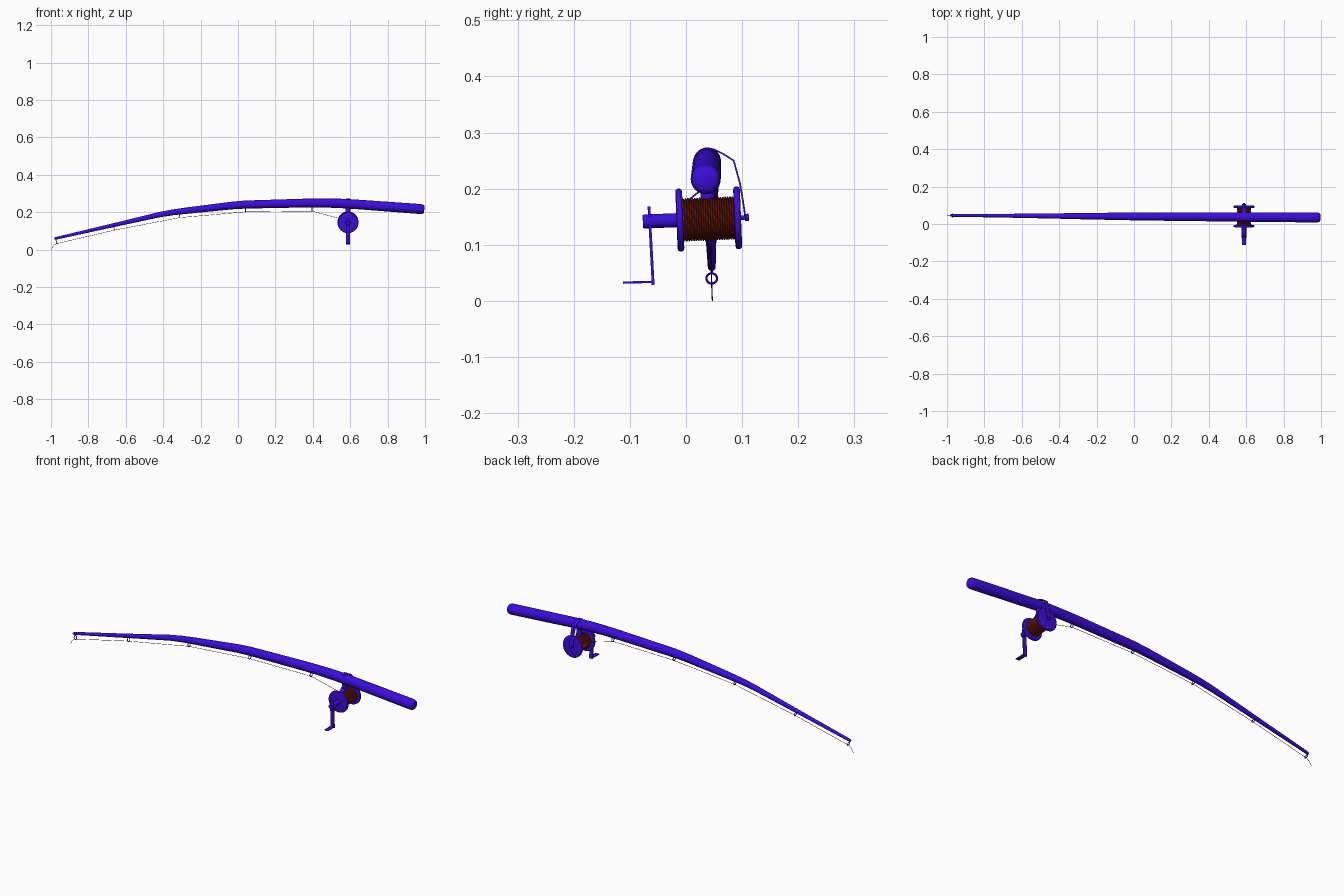
import bpy, math
from mathutils import Vector

if "Cube" in bpy.data.objects:
    bpy.data.objects.remove(bpy.data.objects["Cube"])


def material(name, rgb):
    m = bpy.data.materials.new(name)
    m.diffuse_color = (*rgb, 1)
    m.use_nodes = True
    m.node_tree.nodes["Principled BSDF"].inputs["Base Color"].default_value = m.diffuse_color
    return m


BLUE = material("blue", (0.045, 0.004, 0.7))
RED = material("dark_red", (0.2, 0.012, 0.003))


def make(name, verts, faces, mat, angle=40):
    me = bpy.data.meshes.new(name)
    me.from_pydata(verts, [], faces)
    me.materials.append(mat)
    ob = bpy.data.objects.new(name, me)
    bpy.context.collection.objects.link(ob)
    bpy.ops.object.select_all(action='DESELECT')
    ob.select_set(True)
    bpy.context.view_layer.objects.active = ob
    bpy.ops.object.mode_set(mode='EDIT')
    bpy.ops.mesh.select_all(action='SELECT')
    bpy.ops.mesh.normals_make_consistent(inside=False)
    bpy.ops.object.mode_set(mode='OBJECT')
    bpy.ops.object.shade_smooth_by_angle(angle=math.radians(angle))
    return ob


def tube(name, pts, radii, mat=BLUE, segs=24, axis=None, closed=False):
    """Round sections swept through pts; a fixed axis turns it into a lathe."""
    pts = [Vector(p) for p in pts]
    n, verts, faces = len(pts), [], []
    for i, (p, r) in enumerate(zip(pts, radii)):
        if axis:
            t = Vector(axis)
        elif closed:
            t = pts[(i + 1) % n] - pts[i - 1]
        else:
            t = pts[min(i + 1, n - 1)] - pts[max(i - 1, 0)]
        t.normalize()
        ref = Vector((1, 0, 0)) if (closed or abs(t.y) > 0.9) else Vector((0, 1, 0))
        u = t.cross(ref).normalized()
        v = t.cross(u)
        for k in range(segs):
            a = 2 * math.pi * k / segs
            verts.append(p + r * (math.cos(a) * u + math.sin(a) * v))
    for i in range(n if closed else n - 1):
        a, b = i * segs, (i + 1) % n * segs
        for k in range(segs):
            j = (k + 1) % segs
            faces.append((a + k, a + j, b + j, b + k))
    if not closed:
        faces += [tuple(range(segs)), tuple(range((n - 1) * segs, n * segs))]
    return make(name, verts, faces, mat)


def strip(name, path, x, width, thick, mat=BLUE):
    """Flat band following a (y, z) path, extruded along x."""
    ps = [Vector((0, y, z)) for y, z in path]
    verts, faces = [], []
    for i, p in enumerate(ps):
        t = (ps[min(i + 1, len(ps) - 1)] - ps[max(i - 1, 0)]).normalized()
        nrm = Vector((0, -t.z, t.y)) * thick / 2
        for sx, sn in ((-1, -1), (1, -1), (1, 1), (-1, 1)):
            verts.append(p + sn * nrm + Vector((x + sx * width / 2, 0, 0)))
    for i in range(len(ps) - 1):
        for k in range(4):
            j = (k + 1) % 4
            faces.append((4 * i + k, 4 * i + j, 4 * i + 4 + j, 4 * i + 4 + k))
    m = 4 * (len(ps) - 1)
    faces += [(0, 1, 2, 3), (m, m + 1, m + 2, m + 3)]
    return make(name, verts, faces, mat, 30)


# Bent tapering rod with a rounded butt: (x, z, radius)
ROD = [(-0.982, 0.058, 0.005), (-0.975, 0.06, 0.007), (-0.66, 0.132, 0.0105),
       (-0.42, 0.187, 0.014), (-0.35, 0.199, 0.0155), (-0.27, 0.209, 0.017),
       (-0.03, 0.236, 0.0205), (0.04, 0.241, 0.0215), (0.12, 0.243, 0.022),
       (0.36, 0.249, 0.0235), (0.45, 0.2495, 0.024), (0.54, 0.2475, 0.025),
       (0.62, 0.243, 0.0255), (0.975, 0.217, 0.0268), (0.985, 0.2163, 0.0255),
       (0.992, 0.2158, 0.0225), (0.996, 0.2155, 0.017)]


def rod_y(x):
    return 0.0405 - 0.0055 * x


tube("rod", [(x, rod_y(x), z) for x, z, r in ROD], [r for *_, r in ROD], segs=32)

# Line guides: a ring hung square to the rod at each station (x, z of ring, tilt)
GUIDES = [(0.395, 0.214, 0.0), (0.04, 0.21, 0.03), (-0.312, 0.179, 0.17),
          (-0.662, 0.112, 0.23), (-0.97, 0.04, 0.3)]
for n, (x, z, tilt) in enumerate(GUIDES):
    c = Vector((x, rod_y(x), z))
    down = Vector((math.sin(tilt), 0, -math.cos(tilt)))
    ring = []
    for k in range(20):
        a = 2 * math.pi * k / 20
        ring.append(c + 0.0095 * (math.cos(a) * Vector((0, 1, 0)) + math.sin(a) * down))
    tube(f"guide_ring_{n + 1}", ring, [0.002] * 20, segs=8, closed=True)
    tube(f"guide_foot_{n + 1}", [c - 0.009 * down, c - 0.02 * down], [0.002, 0.003], segs=8)

# Reel parts turned about a slightly tilted cross axis
RX = 0.588
AXIS = Vector((0, 1, 0.04)).normalized()


def turned(name, profile, mat=BLUE, segs=40):
    pts = [(RX, y, 0.146 + 0.04 * (y - 0.04)) for y, r in profile]
    return tube(name, pts, [r for y, r in profile], mat, segs, AXIS)


for side, y in (("front", -0.011), ("back", 0.092)):
    turned(f"reel_{side}_plate", [(y - 0.006, 0.05), (y - 0.005, 0.054), (y - 0.002, 0.056),
                                  (y + 0.002, 0.056), (y + 0.005, 0.054), (y + 0.006, 0.05)])
turned("reel_spool_core", [(-0.006, 0.034), (0.088, 0.034)])

# Wound line: evenly ridged barrel
wraps = 22
ridges = []
for i in range(wraps):
    y = -0.006 + 0.092 * i / wraps
    s = 0.092 / wraps
    ridges += [(y, 0.0355), (y + 0.25 * s, 0.0385), (y + 0.75 * s, 0.0385)]
turned("wound_line", ridges + [(0.086, 0.0355)], RED)

# Crank hub, arm and grip, with the bearing knob opposite
turned("crank_hub", [(-0.077, 0.011), (-0.075, 0.0125), (-0.012, 0.0125)])
turned("bearing_pin", [(0.095, 0.004), (0.108, 0.004)], segs=20)
turned("bearing_knob", [(0.105, 0.0065), (0.112, 0.0065)], segs=20)
strip("crank_arm", [(-0.066, 0.168), (-0.0585, 0.028)], RX, 0.02, 0.005)
strip("crank_grip", [(-0.112, 0.0325), (-0.057, 0.034)], RX, 0.02, 0.004)

# Reel mount: foot under the rod and bent straps reaching to each side
tube("reel_foot", [(RX, 0.039, 0.175), (RX, 0.038, 0.225)], [0.0125, 0.0135])
strip("back_strap", [(0.106, 0.148), (0.102, 0.175), (0.096, 0.21), (0.085, 0.25),
                     (0.066, 0.262), (0.05, 0.27), (0.038, 0.2715), (0.025, 0.268)],
      RX, 0.022, 0.003)
strip("front_strap", [(-0.006, 0.168), (0.006, 0.181), (0.02, 0.192), (0.034, 0.205)],
      RX, 0.022, 0.003)

# Fishing line from the spool through every guide to its loose end
line = [(0.56, 0.045, 0.162)] + [(x, rod_y(x), z - 0.008) for x, z, _ in GUIDES]
line += [(-0.985, 0.046, 0.023), (-0.999, 0.047, 0.0)]
tube("fishing_line", line, [0.001] * len(line), RED, 8)
